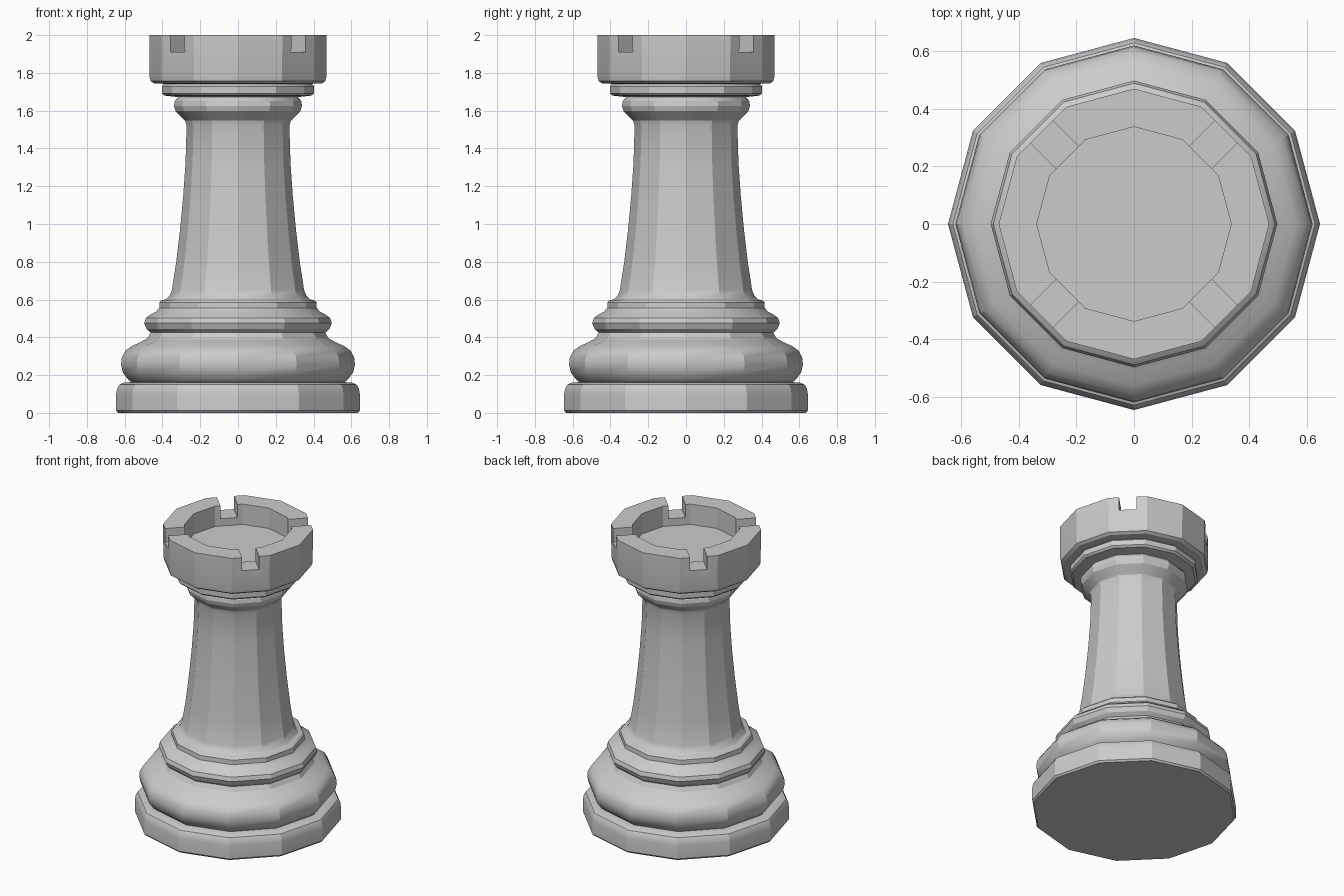
import bpy, bmesh
from math import cos, sin, pi, radians

if "Cube" in bpy.data.objects:
    bpy.data.objects.remove(bpy.data.objects["Cube"])

SIDES = 12

# Lathe profile (radius, z) from the underside up and over into the crown's well
profile = [
    (0.635, 0.0), (0.645, 0.012), (0.645, 0.10), (0.64, 0.13), (0.628, 0.15), (0.605, 0.16),
    (0.565, 0.163), (0.585, 0.18), (0.61, 0.215), (0.619, 0.255), (0.615, 0.295),
    (0.595, 0.33), (0.56, 0.355), (0.515, 0.375), (0.48, 0.395), (0.462, 0.425),
    (0.485, 0.445), (0.497, 0.475), (0.488, 0.502), (0.465, 0.52), (0.435, 0.535), (0.417, 0.555),
    (0.415, 0.585), (0.405, 0.595), (0.38, 0.602), (0.362, 0.62), (0.35, 0.65),
    (0.327, 0.80), (0.307, 0.97), (0.29, 1.15), (0.278, 1.32), (0.272, 1.52),
    (0.28, 1.547), (0.305, 1.572), (0.33, 1.597), (0.339, 1.625), (0.335, 1.65), (0.318, 1.672),
    (0.39, 1.68), (0.403, 1.692), (0.403, 1.728), (0.388, 1.742),
    (0.445, 1.745), (0.463, 1.757), (0.468, 1.78), (0.469, 2.0),
    (0.337, 2.0), (0.337, 1.86),
]


def lathe(name, points):
    bm = bmesh.new()
    rings = [[bm.verts.new((r * cos(2 * pi * i / SIDES), r * sin(2 * pi * i / SIDES), z))
              for i in range(SIDES)] for r, z in points]
    for a, b in zip(rings, rings[1:]):
        for i in range(SIDES):
            j = (i + 1) % SIDES
            bm.faces.new((a[i], a[j], b[j], b[i]))
    bm.faces.new(rings[0][::-1])
    bm.faces.new(rings[-1])
    bmesh.ops.recalc_face_normals(bm, faces=bm.faces)
    mesh = bpy.data.meshes.new(name)
    bm.to_mesh(mesh)
    bm.free()
    obj = bpy.data.objects.new(name, mesh)
    bpy.context.collection.objects.link(obj)
    return obj


# Turned tower body, smooth along the profile but faceted around it
tower = lathe("tower_body", profile)
bpy.context.view_layer.objects.active = tower
tower.select_set(True)
bpy.ops.object.shade_smooth_by_angle(angle=radians(25))
tower.select_set(False)

# Two diagonal bars cut the four battlement notches
for k, angle in enumerate((45, 135)):
    bpy.ops.mesh.primitive_cube_add(size=1, location=(0, 0, 2.01), rotation=(0, 0, radians(angle)))
    bar = bpy.context.object
    bar.name = f"notch_cutter_{k + 1}"
    bar.scale = (1.4, 0.108, 0.2)
    bar.hide_render = True
    bar.display_type = 'WIRE'
    cut = tower.modifiers.new(f"notch_{k + 1}", 'BOOLEAN')
    cut.operation = 'DIFFERENCE'
    cut.solver = 'EXACT'
    cut.object = bar
